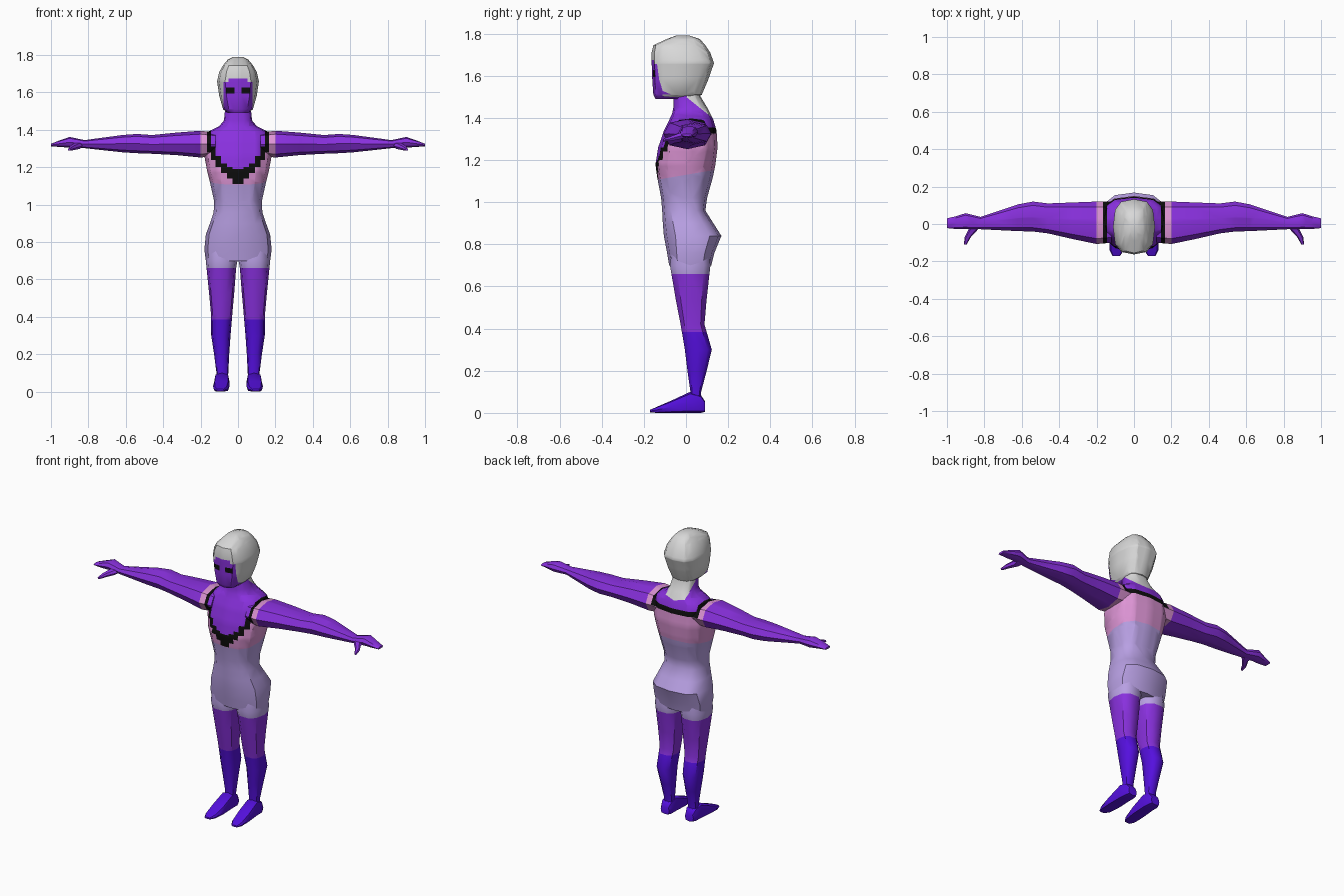
import bpy
import bmesh
from math import cos, sin, pi, radians, copysign
from mathutils import Vector

cube = bpy.data.objects.get("Cube")
if cube:
    bpy.data.objects.remove(cube, do_unlink=True)

# Flat colours
COLOURS = {
    "white_hood": (0.69, 0.69, 0.69),
    "purple": (0.25, 0.03, 0.73),
    "lavender": (0.48, 0.35, 0.77),
    "pink": (0.73, 0.30, 0.67),
    "violet_boots": (0.09, 0.005, 0.73),
    "black": (0.004, 0.004, 0.004),
}
NAMES = list(COLOURS)
MATERIALS = []
for name, rgb in COLOURS.items():
    mat = bpy.data.materials.new(name)
    mat.use_nodes = True
    mat.diffuse_color = (*rgb, 1)
    shader = next(n for n in mat.node_tree.nodes if n.type == "BSDF_PRINCIPLED")
    shader.inputs["Base Color"].default_value = (*rgb, 1)
    shader.inputs["Roughness"].default_value = 0.8
    MATERIALS.append(mat)

X, Y, Z = Vector((1, 0, 0)), Vector((0, 1, 0)), Vector((0, 0, 1))


def loft(axis, rings, sides=12, power=0.75, mirror=1):
    """Skin rounded-box rings (position, a_min, a_max, b_min, b_max) along an axis."""
    bm = bmesh.new()
    a_axis, b_axis = {"x": (Y, Z), "y": (X, Z), "z": (X, Y)}[axis]
    main = {"x": X, "y": Y, "z": Z}[axis]
    loops = []
    for pos, a0, a1, b0, b1 in rings:
        loop = []
        for i in range(sides):
            t = 2 * pi * i / sides
            a = copysign(abs(cos(t)) ** power, cos(t))
            b = copysign(abs(sin(t)) ** power, sin(t))
            p = main * pos + a_axis * ((a0 + a1) / 2 + a * (a1 - a0) / 2)
            p += b_axis * ((b0 + b1) / 2 + b * (b1 - b0) / 2)
            p.x *= mirror
            loop.append(bm.verts.new(p))
        loops.append(loop)
    for low, high in zip(loops, loops[1:]):
        for i in range(sides):
            j = (i + 1) % sides
            bm.faces.new((low[i], low[j], high[j], high[i]))
    bm.faces.new(loops[0])
    bm.faces.new(loops[-1])
    bmesh.ops.recalc_face_normals(bm, faces=bm.faces)
    return bm


def cut(bm, point, normal, above=-1):
    """Score the faces above a height along a plane."""
    faces = [f for f in bm.faces if f.calc_center_median().z > above]
    edges = list({e for f in faces for e in f.edges})
    verts = list({v for f in faces for v in f.verts})
    bmesh.ops.bisect_plane(bm, geom=verts + edges + faces, dist=1e-5,
                           plane_co=point, plane_no=normal)


def finish(name, bm, rule):
    """Colour every face by its centre and make the object."""
    for f in bm.faces:
        colour = rule(f.calc_center_median()) if callable(rule) else rule
        f.material_index = NAMES.index(colour)
    mesh = bpy.data.meshes.new(name)
    bm.to_mesh(mesh)
    bm.free()
    for mat in MATERIALS:
        mesh.materials.append(mat)
    obj = bpy.data.objects.new(name, mesh)
    bpy.context.collection.objects.link(obj)
    bpy.ops.object.select_all(action="DESELECT")
    obj.select_set(True)
    bpy.context.view_layer.objects.active = obj
    bpy.ops.object.shade_smooth_by_angle(angle=radians(40))
    return obj


# Stepped collar: outer x of each column with the bottom and top of its black band
COLLAR = [(0.03, 1.11, 1.19), (0.06, 1.14, 1.20), (0.09, 1.17, 1.22),
          (0.12, 1.20, 1.26), (0.145, 1.24, 1.31), (0.165, 1.28, 2)]
BACK_LOW, BACK_HIGH, BACK_Y = 1.325, 1.355, 0.03
SLEEVE = 0.2


def suit_colour(p):
    x = abs(p.x)
    if x > SLEEVE:
        return "purple"
    if p.y > 0 and p.z + 0.8 * p.y > 1.5 and x < 0.12:
        return "white_hood"
    for edge, low, high in COLLAR:
        if x < edge:
            if p.y > BACK_Y:
                low, high = BACK_LOW, (high if high > 1.5 else BACK_HIGH)
            if p.z > high:
                return "purple"
            if p.z > low:
                return "black"
            break
    return "pink" if p.z - 0.17 * p.y > 1.13 else "lavender"


def score_collar(bm):
    above = 1.06
    cut(bm, Z * 1.13, Z - Y * 0.17, above)
    cut(bm, Z * 1.5, Z + Y * 0.8, above)
    cut(bm, Y * BACK_Y, Y, above)
    for edge, low, high in COLLAR:
        for x in (edge, -edge):
            cut(bm, X * x, X, above)
        for z in (low, high):
            cut(bm, Z * z, Z, above)
    for z in (BACK_LOW, BACK_HIGH):
        cut(bm, Z * z, Z, above)


# Torso and neck: height, half width, front, back
body = [(0.70, 0.172, -0.08, 0.12), (0.76, 0.18, -0.09, 0.135),
        (0.84, 0.172, -0.105, 0.168), (0.90, 0.15, -0.11, 0.13),
        (0.96, 0.13, -0.113, 0.092), (1.02, 0.128, -0.118, 0.10),
        (1.12, 0.15, -0.137, 0.128), (1.18, 0.165, -0.145, 0.14),
        (1.26, 0.18, -0.132, 0.15), (1.34, 0.175, -0.105, 0.145),
        (1.39, 0.16, -0.08, 0.13), (1.42, 0.10, -0.066, 0.115),
        (1.45, 0.075, -0.06, 0.10), (1.50, 0.07, -0.06, 0.07),
        (1.56, 0.06, -0.05, 0.07)]
torso = loft("z", [(z, -w, w, f, b) for z, w, f, b in body])
score_collar(torso)
finish("torso", torso, suit_colour)

# Head with hood, face opening and eyes
skull = [(1.49, 0.055, -0.145, 0.03), (1.51, 0.08, -0.155, 0.075),
         (1.58, 0.10, -0.16, 0.105), (1.66, 0.112, -0.163, 0.133),
         (1.71, 0.10, -0.163, 0.115), (1.745, 0.08, -0.155, 0.092),
         (1.775, 0.055, -0.09, 0.065), (1.79, 0.025, -0.05, 0.02)]
head = loft("z", [(z, -w, w, f, b) for z, w, f, b in skull], power=0.7)
for x in (0.02, 0.05, 0.065, 0.077):
    cut(head, X * x, X)
    cut(head, X * -x, X)
for z in (1.5, 1.595, 1.627, 1.655, 1.675):
    cut(head, Z * z, Z)


def head_colour(p):
    x = abs(p.x)
    if p.y < -0.08 and x < 0.077:
        if 0.02 < x < 0.065 and 1.595 < p.z < 1.627:
            return "black"
        if p.z < (1.675 if x < 0.05 else 1.655):
            return "purple"
    return "purple" if p.z < 1.5 else "white_hood"


finish("head", head, head_colour)


def leg_colour(p):
    if p.z > 0.66:
        return "lavender"
    return "purple" if p.z > 0.385 else "violet_boots"


# Arm with hand: x, front, back, bottom, top
arm_rings = [(0.12, -0.10, 0.12, 1.26, 1.385), (0.20, -0.107, 0.12, 1.252, 1.395),
             (0.33, -0.08, 0.115, 1.265, 1.385), (0.46, -0.05, 0.11, 1.272, 1.372),
             (0.54, -0.04, 0.12, 1.275, 1.378), (0.62, -0.038, 0.105, 1.28, 1.372),
             (0.82, -0.028, 0.038, 1.302, 1.345), (0.90, -0.028, 0.058, 1.305, 1.362),
             (0.95, -0.027, 0.042, 1.308, 1.345), (1.0, -0.022, 0.03, 1.312, 1.325)]
thumb_rings = [(0.0, 0.82, 0.89, 1.305, 1.34), (-0.03, 0.835, 0.885, 1.297, 1.33),
               (-0.07, 0.872, 0.905, 1.29, 1.315), (-0.11, 0.895, 0.91, 1.288, 1.30)]
# Leg: height, inner, outer, front, back
leg_rings = [(0.78, 0.02, 0.16, -0.07, 0.11), (0.70, 0.003, 0.172, -0.08, 0.12),
             (0.66, 0.01, 0.168, -0.073, 0.115), (0.53, 0.02, 0.155, -0.05, 0.10),
             (0.42, 0.03, 0.145, -0.028, 0.09), (0.30, 0.04, 0.143, -0.008, 0.125),
             (0.20, 0.047, 0.128, 0.005, 0.10), (0.10, 0.052, 0.115, 0.02, 0.073),
             (0.05, 0.055, 0.115, 0.02, 0.073)]
# Foot: y, inner, outer, bottom, top
foot_rings = [(0.09, 0.055, 0.115, 0.005, 0.055), (0.07, 0.047, 0.125, 0, 0.085),
              (0.02, 0.045, 0.128, 0, 0.10), (-0.07, 0.045, 0.133, 0, 0.058),
              (-0.14, 0.055, 0.13, 0, 0.028), (-0.172, 0.075, 0.115, 0.003, 0.014)]

for side, sign in (("left", 1), ("right", -1)):
    arm = loft("x", arm_rings, sides=8, power=0.85, mirror=sign)
    score_collar(arm)
    finish(side + "_arm", arm, suit_colour)
    thumb = loft("y", thumb_rings, sides=6, mirror=sign)
    finish(side + "_thumb", thumb, "purple")
    leg = loft("z", leg_rings, sides=10, power=0.8, mirror=sign)
    for z in (0.66, 0.385):
        cut(leg, Z * z, Z)
    finish(side + "_leg", leg, leg_colour)
    foot = loft("y", foot_rings, sides=8, power=0.6, mirror=sign)
    finish(side + "_foot", foot, "violet_boots")
